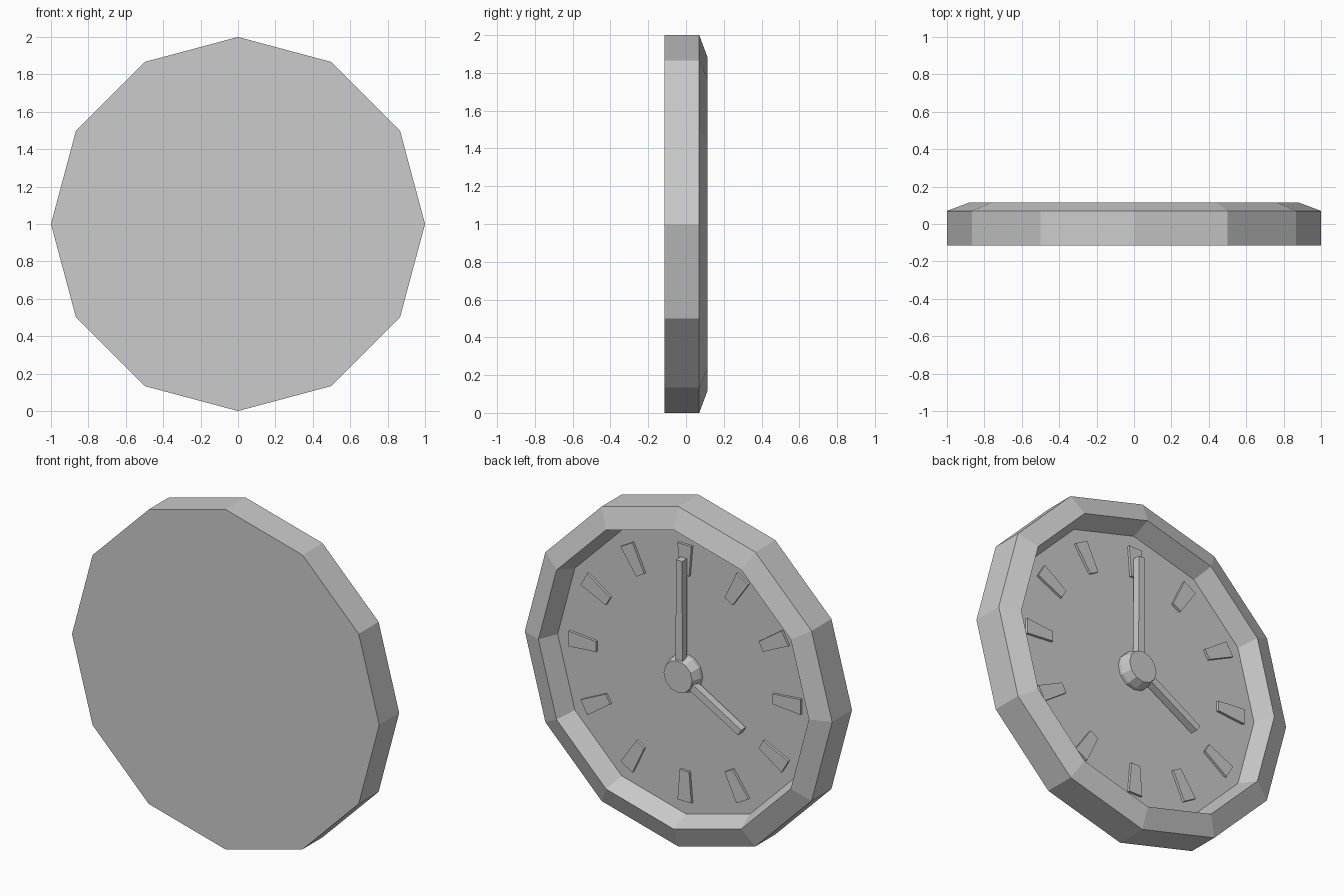
import bpy, bmesh
from math import sin, cos, radians, pi
from mathutils import Vector

if "Cube" in bpy.data.objects:
    bpy.data.objects.remove(bpy.data.objects["Cube"])

CENTRE = 1.0  # height of the dial centre


def finish(name, bm):
    bmesh.ops.recalc_face_normals(bm, faces=bm.faces[:])
    mesh = bpy.data.meshes.new(name)
    bm.to_mesh(mesh)
    bm.free()
    obj = bpy.data.objects.new(name, mesh)
    bpy.context.collection.objects.link(obj)
    return obj


def turned(name, profile, sides=12):
    """Capped faceted body from (radius, y) rings around the dial axis."""
    bm = bmesh.new()
    rings = []
    for r, y in profile:
        rings.append([bm.verts.new((r * sin(2 * pi * i / sides), y,
                                    CENTRE + r * cos(2 * pi * i / sides)))
                      for i in range(sides)])
    for a, b in zip(rings, rings[1:]):
        for i in range(sides):
            j = (i + 1) % sides
            bm.faces.new((a[i], a[j], b[j], b[i]))
    bm.faces.new(rings[0])
    bm.faces.new(rings[-1])
    return finish(name, bm)


def radial_bar(name, angle, r0, r1, w0, w1, y0, y1):
    """Tapered bar pointing out from the centre; angle is clockwise seen from +y."""
    a = radians(angle)
    out = Vector((-sin(a), 0, cos(a)))
    side = Vector((cos(a), 0, sin(a)))
    bm = bmesh.new()
    layers = []
    for y in (y0, y1):
        base = Vector((0, y, CENTRE))
        layers.append([bm.verts.new(base + out * r + side * s * w / 2)
                       for r, w, s in ((r0, w0, -1), (r0, w0, 1), (r1, w1, 1), (r1, w1, -1))])
    lo, hi = layers
    bm.faces.new(lo)
    bm.faces.new(hi)
    for i in range(4):
        j = (i + 1) % 4
        bm.faces.new((lo[i], lo[j], hi[j], hi[i]))
    return finish(name, bm)


# Case with chamfered rim and recessed dial
turned("clock_case", [(1, -0.115), (1, 0.07), (0.88, 0.115), (0.835, 0)])

# Hour markers
for h in range(12):
    radial_bar(f"hour_marker_{h + 1}", 30 * h, 0.575, 0.755, 0.06, 0.09, -0.01, 0.015)

# Hands at four o'clock
radial_bar("minute_hand", 0, 0, 0.68, 0.045, 0.04, 0.02, 0.065)
radial_bar("hour_hand", 120, 0, 0.455, 0.045, 0.04, 0.02, 0.065)

# Centre hub
turned("hub", [(0.11, -0.01), (0.11, 0.02), (0.093, 0.075)])
